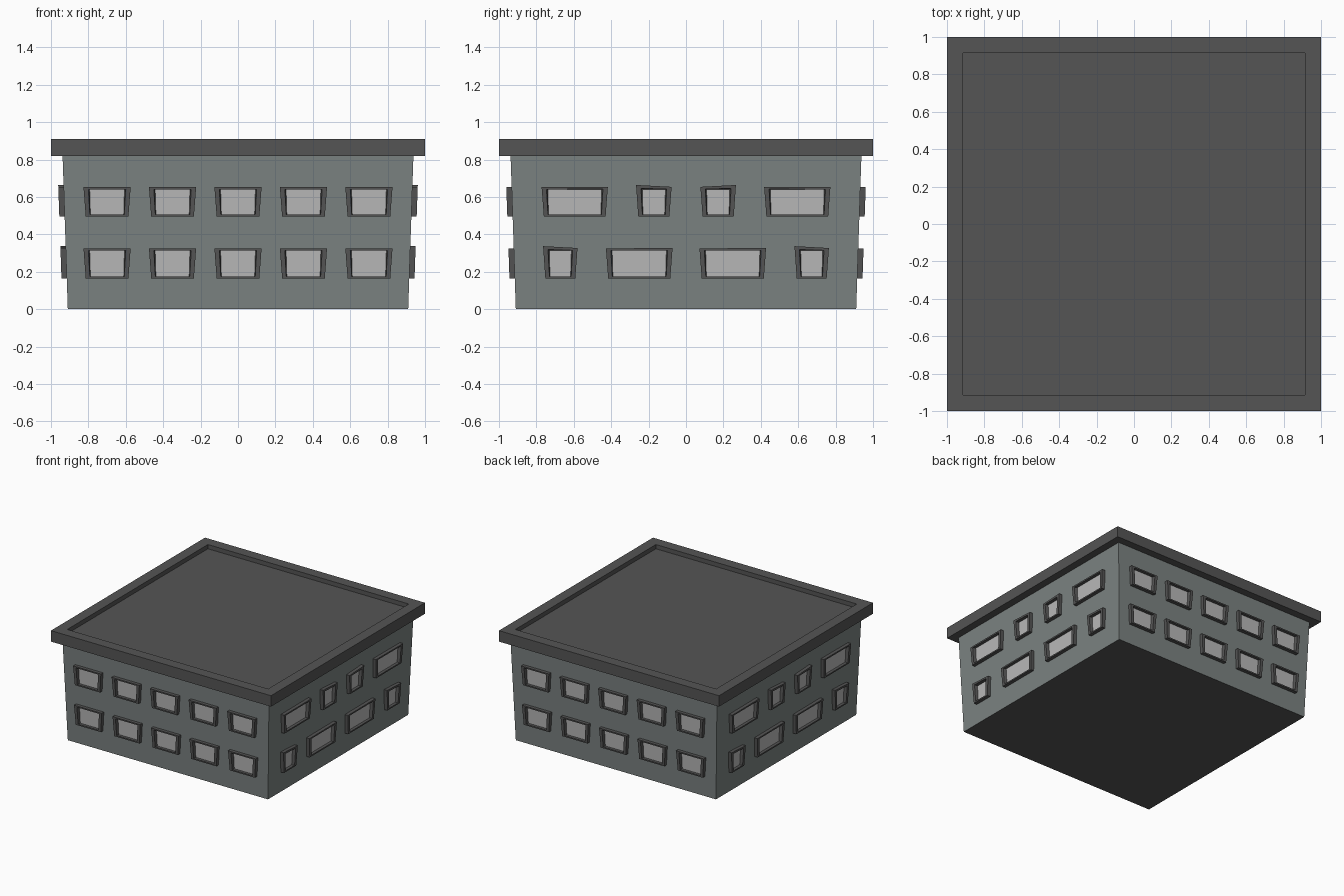
import bpy, bmesh, math
from mathutils import Matrix, Vector

if "Cube" in bpy.data.objects:
    bpy.data.objects.remove(bpy.data.objects["Cube"])


def material(name, r, g, b):
    m = bpy.data.materials.new(name)
    m.diffuse_color = (r, g, b, 1)
    m.use_nodes = True
    m.node_tree.nodes["Principled BSDF"].inputs["Base Color"].default_value = m.diffuse_color
    return m


WALL = material("wall grey green", 0.20, 0.225, 0.22)
DARK = material("dark grey", 0.09, 0.09, 0.09)
GLASS = material("pale window grey", 0.48, 0.48, 0.48)

BASE, FLARE, WALL_TOP, ROOF_TOP = 0.91, 0.035, 0.82, 0.91


def finish(bm, name, *mats):
    mesh = bpy.data.meshes.new(name)
    bm.to_mesh(mesh)
    bm.free()
    for m in mats:
        mesh.materials.append(m)
    ob = bpy.data.objects.new(name, mesh)
    bpy.context.collection.objects.link(ob)
    return ob


def bridge(bm, a, b):
    n = len(a)
    return [bm.faces.new((a[i], a[(i + 1) % n], b[(i + 1) % n], b[i])) for i in range(n)]


def square(bm, h, z):
    return [bm.verts.new((x * h, y * h, z)) for x, y in ((-1, -1), (1, -1), (1, 1), (-1, 1))]


# Walls lean outwards slightly; the underside is dark
bm = bmesh.new()
low, high = square(bm, BASE, 0), square(bm, 0.938, WALL_TOP)
bridge(bm, low, high)
bm.faces.new(low[::-1]).material_index = 1
finish(bm, "walls", WALL, DARK)

# Roof slab with a shallow sunken top behind a parapet rim
bm = bmesh.new()
loops = [square(bm, h, z) for h, z in
         ((1, WALL_TOP), (1, ROOF_TOP), (0.913, ROOF_TOP), (0.913, ROOF_TOP - 0.035))]
bm.faces.new(loops[0][::-1])
for a, b in zip(loops, loops[1:]):
    bridge(bm, a, b)
bm.faces.new(loops[-1])
finish(bm, "roof", DARK)

# Windows: flared frames standing off the wall, with glass set back inside
frames, panes = bmesh.new(), bmesh.new()


def window(turn, u0, u1, z0, z1, skew_l=0.0, skew_r=0.0):
    rot = Matrix.Rotation(turn * math.pi / 2, 3, 'Z')

    def loop(bm, side, edge, out, flare=0.0, skew=1.0):
        pts = ((u0 + side + flare, z0 + edge), (u1 - side - flare, z0 + edge),
               (u1 - side, z1 - edge + skew_r * skew), (u0 + side, z1 - edge + skew_l * skew))
        return [bm.verts.new(rot @ Vector((u, -(BASE + FLARE * z + out), z))) for u, z in pts]

    rings = [loop(frames, 0, 0, -0.01, 0.012), loop(frames, 0, 0, 0.028, 0.012),
             loop(frames, 0.026, 0.011, 0.028, 0.008, 0.4), loop(frames, 0.033, 0.011, 0.0, 0.004, 0)]
    for a, b in zip(rings, rings[1:]):
        bridge(frames, a, b)
    panes.faces.new(loop(panes, 0.033, 0.011, 0.004, 0.004, 0))


ROWS = ((0.165, 0.325), (0.495, 0.652))
for turn in (0, 2):      # front and back: five equal windows per floor
    for z0, z1 in ROWS:
        for c in (-0.70, -0.35, 0, 0.35, 0.70):
            window(turn, c - 0.126, c + 0.126, z0, z1)
for turn in (1, 3):      # sides: wide and narrow windows alternate by floor
    for s in (-1, 1):
        for row, c, w, lift in ((0, 0.672, 0.092, 0.012), (0, 0.25, 0.178, 0),
                                (1, 0.172, 0.095, 0.012), (1, 0.595, 0.177, 0)):
            left = lift if s < 0 or row == 0 else 0.002
            right = lift if s > 0 and row == 1 else 0.002
            window(turn, s * c - w, s * c + w, *ROWS[row], left, right)

finish(frames, "window_frames", DARK)
finish(panes, "window_panes", GLASS)
